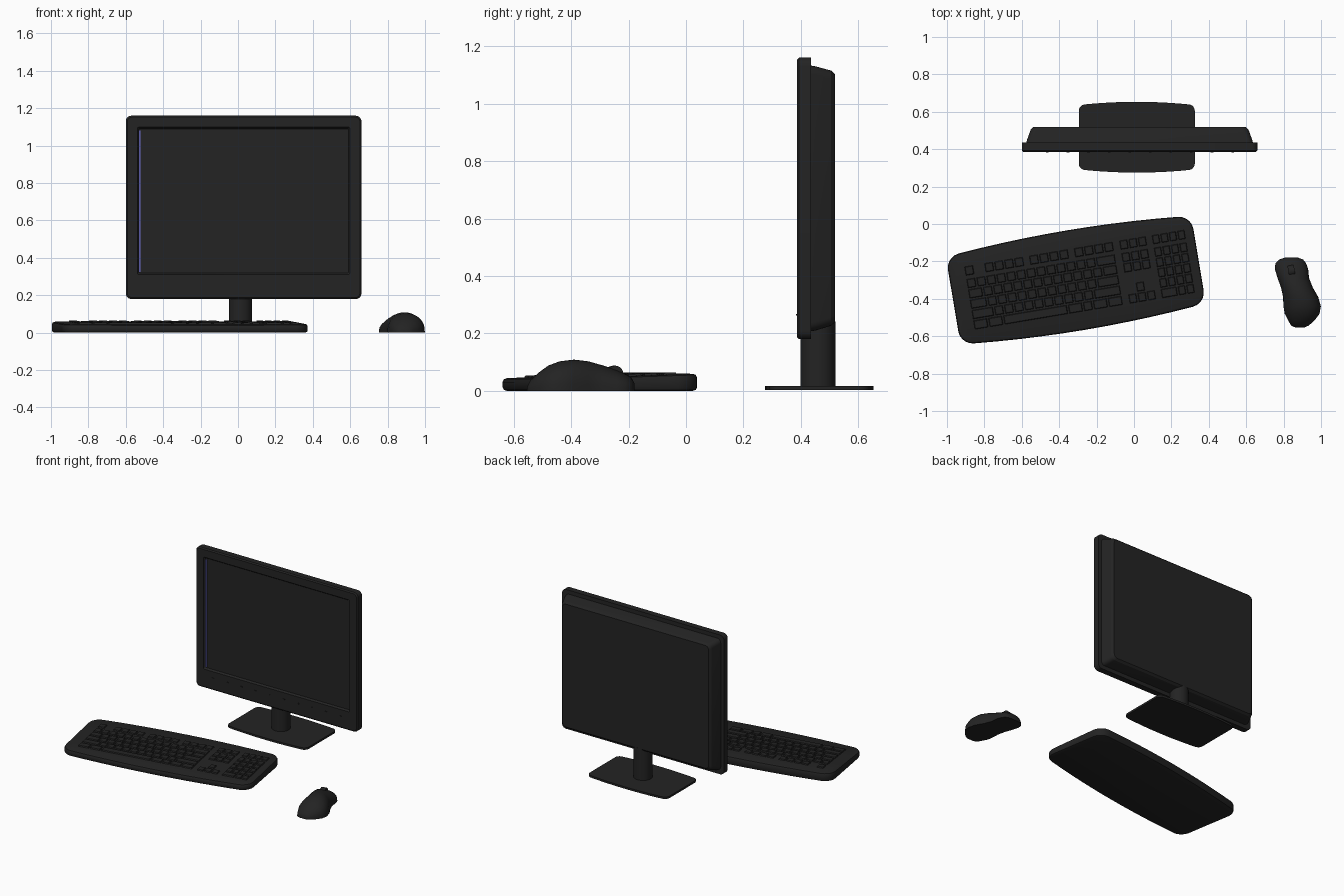
import bpy, bmesh, math
from mathutils import Matrix, Vector

if "Cube" in bpy.data.objects:
    bpy.data.objects.remove(bpy.data.objects["Cube"])


def material(name, rgb):
    m = bpy.data.materials.new(name)
    m.diffuse_color = (*rgb, 1)
    m.use_nodes = True
    m.node_tree.nodes["Principled BSDF"].inputs["Base Color"].default_value = m.diffuse_color
    return m


BLACK = material("black_plastic", (0.017, 0.017, 0.017))
BLUE = material("blue_strip", (0.17, 0.17, 0.65))


def loft(bm, rings):
    """Skin a list of closed rings and cap both ends."""
    vs = [[bm.verts.new(p) for p in ring] for ring in rings]
    n = len(vs[0])
    for a, b in zip(vs, vs[1:]):
        for i in range(n):
            j = (i + 1) % n
            bm.faces.new((a[i], a[j], b[j], b[i]))
    bm.faces.new(vs[0][::-1])
    bm.faces.new(vs[-1])


def finish(name, bm, mat=BLACK, smooth=None, matrix=None):
    bmesh.ops.recalc_face_normals(bm, faces=bm.faces[:])
    if matrix:
        bm.transform(matrix)
    me = bpy.data.meshes.new(name)
    bm.to_mesh(me)
    bm.free()
    ob = bpy.data.objects.new(name, me)
    bpy.context.collection.objects.link(ob)
    me.materials.append(mat)
    if smooth:
        bpy.ops.object.select_all(action='DESELECT')
        ob.select_set(True)
        bpy.context.view_layer.objects.active = ob
        bpy.ops.object.shade_smooth_by_angle(angle=math.radians(smooth))
    return ob


def outline(hw, hh, r, bulge=0.0, seg=5, m=1):
    """Rounded rectangle whose long edges can bow outwards."""
    corners = []
    for k, (sx, sy) in enumerate([(1, 1), (-1, 1), (-1, -1), (1, -1)]):
        arc = []
        for i in range(seg + 1):
            a = math.pi / 2 * (k + i / seg)
            arc.append(Vector((sx * (hw - r) + r * math.cos(a),
                               sy * (hh - r) + r * math.sin(a))))
        corners.append(arc)
    pts = []
    for k, arc in enumerate(corners):
        pts += arc
        nxt = corners[(k + 1) % 4][0]
        pts += [arc[-1].lerp(nxt, i / m) for i in range(1, m)]
    return [(p.x, p.y * (1 + bulge * (1 - (p.x / hw) ** 2))) for p in pts]


def upright(cx, cz, y, hw, hh, r):
    return [(cx + u, y, cz + v) for u, v in outline(hw, hh, r)]


def box(bm, lo, hi):
    (x0, y0, z0), (x1, y1, z1) = lo, hi
    loft(bm, [[(x0, y0, z), (x1, y0, z), (x1, y1, z), (x0, y1, z)] for z in (z0, z1)])


# Monitor frame with recessed screen
bm = bmesh.new()
loft(bm, [upright(0.03, 0.67, 0.435, 0.63, 0.49, 0.03),
          upright(0.03, 0.67, 0.393, 0.63, 0.49, 0.03),
          upright(0.03, 0.67, 0.386, 0.622, 0.482, 0.025),
          upright(0.03, 0.705, 0.386, 0.568, 0.394, 0.008),
          upright(0.03, 0.705, 0.398, 0.56, 0.385, 0.004)])
finish("monitor_frame", bm, smooth=25)

# Tapered rear housing
bm = bmesh.new()
loft(bm, [upright(0.03, 0.67, 0.43, 0.607, 0.463, 0.03),
          upright(0.03, 0.67, 0.45, 0.602, 0.46, 0.03),
          upright(0.03, 0.671, 0.505, 0.582, 0.444, 0.03),
          upright(0.03, 0.671, 0.518, 0.568, 0.432, 0.025)])
finish("monitor_back", bm, smooth=25)

# Blue strip at the screen's left edge
bm = bmesh.new()
box(bm, (-0.528, 0.395, 0.325), (-0.521, 0.399, 1.08))
finish("screen_strip", bm, BLUE)

# Small buttons along the lower bezel
bm = bmesh.new()
for i in range(10):
    x = -0.47 + i * 0.11
    box(bm, (x, 0.383, 0.262), (x + 0.014, 0.388, 0.268))
finish("bezel_buttons", bm)

# Stand neck
bm = bmesh.new()
bmesh.ops.create_cone(bm, cap_ends=True, segments=32, radius1=0.061, radius2=0.061, depth=0.23)
finish("stand_neck", bm, smooth=30, matrix=Matrix.Translation((0.013, 0.459, 0.127)))

# Stand base plate
bm = bmesh.new()
base = outline(0.31, 0.172, 0.03, 0.1, m=12)
loft(bm, [[(0.015 + u, 0.464 + v, z) for u, v in base] for z in (0.004, 0.018)])
finish("stand_base", bm, smooth=30)

# Keyboard body, top sloping up to the back
PLACE = Matrix.Translation((-0.311, -0.3, 0)) @ Matrix.Rotation(math.radians(9.5), 4, 'Z')


def deck(v):
    return 0.052 + 0.033 * v


def key_ring(inset, height):
    pts = outline(0.665 - inset, 0.237 - inset, 0.07 - inset, 0.14, m=10)
    return [(u, v, height(v)) for u, v in pts]


bm = bmesh.new()
loft(bm, [key_ring(0.014, lambda v: 0.0),
          key_ring(0.004, lambda v: 0.004),
          key_ring(0.0, lambda v: 0.013),
          key_ring(0.0, lambda v: deck(v) - 0.013),
          key_ring(0.004, lambda v: deck(v) - 0.004),
          key_ring(0.014, deck)])
finish("keyboard_body", bm, smooth=40, matrix=PLACE)

# Keys: widths per row in key units, negative means a gap
MAIN = [[1, -1, 1, 1, 1, 1, -.5, 1, 1, 1, 1, -.5, 1, 1, 1, 1],
        [1] * 13 + [2],
        [1.5] + [1] * 12 + [1.5],
        [1.75] + [1] * 11 + [2.25],
        [2.25] + [1] * 10 + [2.75],
        [1.5, 1.5, 6.5, 1.5, 1, 1.5, 1.5]]
NAV = [[1] * 3, [1] * 3, [1] * 3, [], [-1, 1], [1] * 3]
PAD = [[1] * 4] * 5 + [[2, 1, 1]]
bm = bmesh.new()
for start, unit, rows in ((-0.58, 0.054, MAIN), (0.26, 0.05, NAV), (0.436, 0.046, PAD)):
    for r, widths in enumerate(rows):
        v = 0.145 - r * 0.056 - (0.012 if r else 0)
        u = start
        for w in widths:
            if w > 0:
                rings = []
                for gap, lift in ((0.003, -0.004), (0.008, 0.007)):
                    a, b = u + gap, u + w * unit - gap
                    c, d = v - 0.028 + gap, v + 0.028 - gap
                    rings.append([(x, y, deck(y) + lift)
                                  for x, y in ((a, c), (b, c), (b, d), (a, d))])
                loft(bm, rings)
            u += abs(w) * unit
finish("keyboard_keys", bm, matrix=PLACE)

# Mouse body: cross-sections (y, centre x, half width, height)
SECTIONS = [(-.553, .887, .025, .015), (-.543, .887, .047, .035), (-.515, .895, .071, .062),
            (-.48, .899, .093, .088), (-.44, .899, .1, .103), (-.39, .891, .094, .109),
            (-.34, .871, .085, .103), (-.29, .852, .084, .089), (-.24, .842, .089, .072),
            (-.21, .838, .082, .058), (-.19, .84, .064, .046), (-.18, .842, .035, .028)]
bm = bmesh.new()
rings = []
for y, cx, hw, h in SECTIONS:
    ring = []
    for i in range(21):
        t = math.pi * i / 20
        ring.append((cx + hw * math.cos(t), y, h * max(0, math.sin(t)) ** 0.8))
    rings.append(ring)
loft(bm, rings)
finish("mouse_body", bm, smooth=50)

# Mouse scroll wheel
bm = bmesh.new()
bmesh.ops.create_cone(bm, cap_ends=True, segments=24, radius1=0.03, radius2=0.03, depth=0.034)
finish("mouse_wheel", bm, smooth=30,
       matrix=Matrix.Translation((0.842, -0.25, 0.058))
       @ Matrix.Rotation(math.radians(10), 4, 'Z') @ Matrix.Rotation(math.pi / 2, 4, 'Y'))
